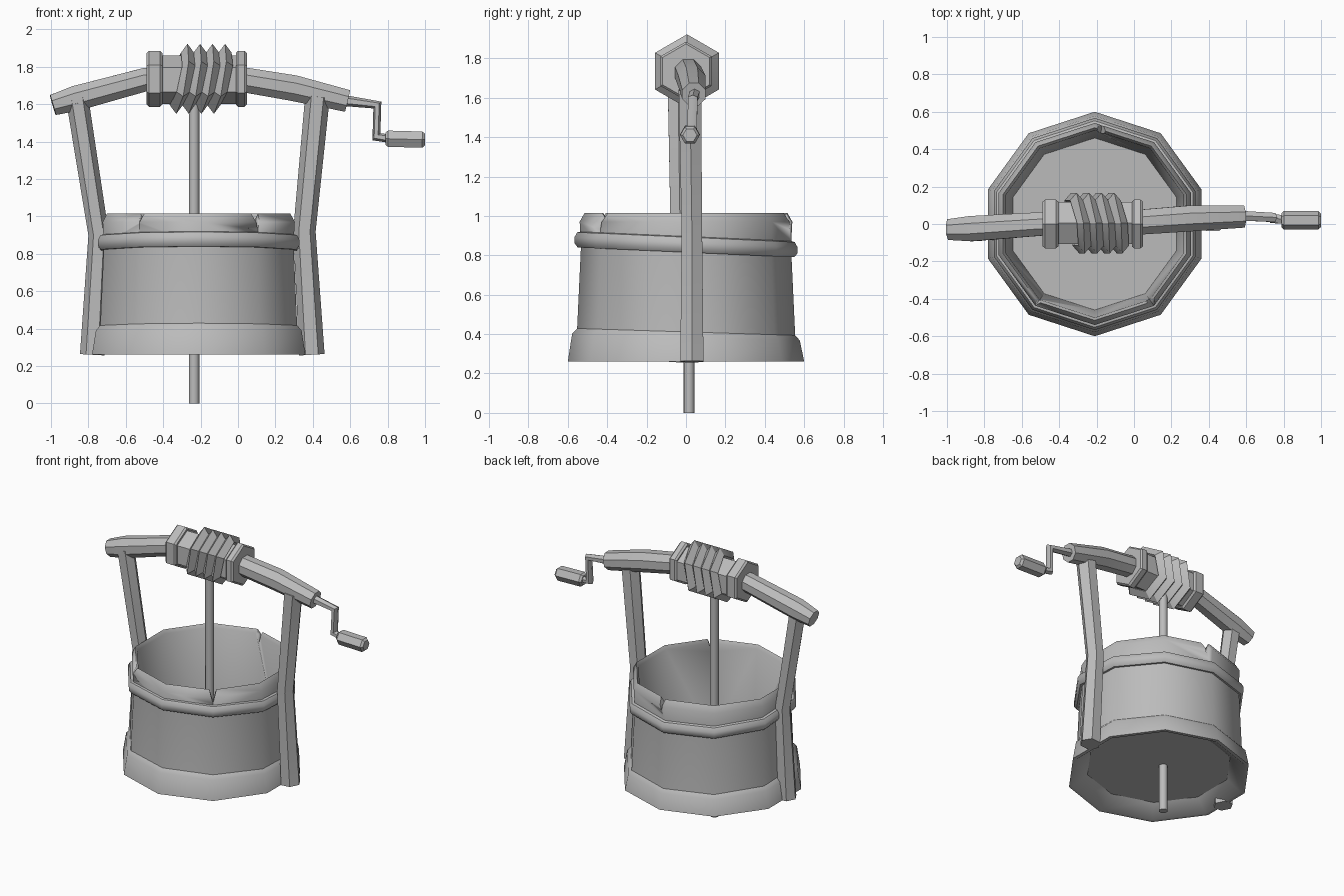
import bpy, bmesh
from math import sin, cos, pi, radians
from mathutils import Vector, Matrix

cube = bpy.data.objects.get("Cube")
if cube:
    bpy.data.objects.remove(cube)

grey = bpy.data.materials.new("plain_grey")
grey.use_nodes = True
grey.diffuse_color = (0.5, 0.5, 0.5, 1)
grey.node_tree.nodes["Principled BSDF"].inputs["Base Color"].default_value = (0.5, 0.5, 0.5, 1)

WELL = Vector((-0.21, 0, 0))
Y = Vector((0, 1, 0))


def finish(bm, name, angle=40):
    bmesh.ops.recalc_face_normals(bm, faces=bm.faces)
    mesh = bpy.data.meshes.new(name)
    bm.to_mesh(mesh)
    bm.free()
    mesh.materials.append(grey)
    obj = bpy.data.objects.new(name, mesh)
    bpy.context.collection.objects.link(obj)
    bpy.ops.object.select_all(action="DESELECT")
    obj.select_set(True)
    bpy.context.view_layer.objects.active = obj
    bpy.ops.object.shade_smooth_by_angle(angle=radians(angle))
    return obj


def sweep(name, path, sides=6, phase=30, angle=30):
    """Tube through (x, y, z, radius) points, capped at both ends."""
    bm = bmesh.new()
    pts = [Vector(p[:3]) for p in path]
    rings = []
    for i, p in enumerate(path):
        tangent = Vector()
        if i > 0:
            tangent += (pts[i] - pts[i - 1]).normalized()
        if i < len(pts) - 1:
            tangent += (pts[i + 1] - pts[i]).normalized()
        up = tangent.cross(Y).normalized()
        side = up.cross(tangent).normalized()
        ring = []
        for k in range(sides):
            a = 2 * pi * k / sides + radians(phase)
            ring.append(bm.verts.new(pts[i] + p[3] * (cos(a) * side + sin(a) * up)))
        rings.append(ring)
    for a, b in zip(rings, rings[1:]):
        for k in range(sides):
            j = (k + 1) % sides
            bm.faces.new((a[k], a[j], b[j], b[k]))
    bm.faces.new(rings[0])
    bm.faces.new(rings[-1])
    return finish(bm, name, angle)


def lathe(name, profile, sides=10, centre=WELL, tilt=0, fixed_below=0):
    """Closed (radius, z) profile spun round the well, first vertex towards the back."""
    bm = bmesh.new()
    verts = [bm.verts.new((0, r, z)) for r, z in profile]
    edges = [bm.edges.new((verts[i - 1], verts[i])) for i in range(len(verts))]
    bmesh.ops.spin(bm, geom=verts + edges, cent=(0, 0, 0), axis=(0, 0, 1),
                   angle=2 * pi, steps=sides)
    bmesh.ops.remove_doubles(bm, verts=bm.verts, dist=0.0005)
    for v in bm.verts:
        if v.co.z > fixed_below:
            v.co.z += tilt * v.co.y
    bmesh.ops.translate(bm, verts=bm.verts, vec=centre)
    return finish(bm, name)


# Barrel with an inner floor
barrel = lathe("barrel_wall", [(0, 0.35), (0.46, 0.35), (0.5, 0.99), (0.515, 1.015),
                               (0.54, 0.97), (0.533, 0.85), (0.555, 0.38), (0.5, 0.335),
                               (0, 0.335)])

# Cracks in the rim, cut with wedges
for azimuth, depth, width in ((86, 0.08, 0.025), (-54, 0.08, 0.025), (234, 0.05, 0.014)):
    bm = bmesh.new()
    ends = [[bm.verts.new((r, y, z)) for y, z in
             ((0, 1.01 - depth), (width * 1.3, 1.05), (-width * 1.3, 1.05))] for r in (0.4, 0.65)]
    bm.faces.new(ends[0])
    bm.faces.new(ends[1])
    for k in range(3):
        j = (k + 1) % 3
        bm.faces.new((ends[0][k], ends[0][j], ends[1][j], ends[1][k]))
    bm.transform(Matrix.Translation(WELL) @ Matrix.Rotation(radians(azimuth), 4, "Z"))
    wedge = finish(bm, "crack_cutter")
    wedge.hide_render = True
    bpy.context.view_layer.objects.active = barrel
    cut = barrel.modifiers.new("crack", "BOOLEAN")
    cut.operation = "DIFFERENCE"
    cut.object = wedge
    bpy.ops.object.modifier_apply(modifier="crack")
    bpy.data.objects.remove(wedge)

# Base skirt and the tilted hoop
lathe("base_skirt", [(0.47, 0.34), (0.575, 0.26), (0.6, 0.26), (0.578, 0.385),
                     (0.55, 0.415), (0.52, 0.4)], tilt=-0.03, fixed_below=0.35)
lathe("hoop", [(0.52, 0.815), (0.55, 0.815), (0.565, 0.835), (0.567, 0.865),
               (0.552, 0.892), (0.52, 0.9)], tilt=-0.045)

# Bent posts
sweep("right_post", [(-0.78, -0.03, 0.26, 0.065), (-0.745, -0.03, 0.9, 0.055),
                     (-0.86, -0.04, 1.63, 0.06)])
sweep("left_post", [(0.395, 0.03, 0.26, 0.068), (0.355, 0.03, 0.92, 0.06),
                    (0.425, 0.02, 1.64, 0.066)])

# Crossbeam
sweep("crossbeam", [(-0.99, -0.03, 1.595, 0.06), (-0.87, -0.025, 1.63, 0.073),
                    (-0.5, 0, 1.73, 0.068), (0.03, 0.01, 1.73, 0.072),
                    (0.3, 0.03, 1.685, 0.075), (0.585, 0.04, 1.617, 0.064)], sides=8, phase=22.5)

# Winding drum and collars
sweep("drum", [(-0.46, 0.005, 1.73, 0.13), (0.02, 0.005, 1.73, 0.13)])
for name, x0, x1 in (("right_collar", -0.488, -0.405), ("left_collar", -0.012, 0.047)):
    xm = 0.012
    sweep(name, [(x0, 0, 1.735, 0.138), (x0 + xm, 0, 1.735, 0.15),
                 (x1 - xm, 0, 1.735, 0.15), (x1, 0, 1.735, 0.138)])

# Slanted rope coils with sharp ridges
for n in range(4):
    bm = bmesh.new()
    rings = []
    for k in range(6):
        a = pi / 3 * k + pi / 6
        lean = 0.03 * sin(a) - 0.025 * cos(a)
        x = -0.3 + 0.067 * n + lean
        rings.append([bm.verts.new((x + dx, 0.005 + r * cos(a), 1.735 + r * sin(a)))
                      for dx, r in ((-0.035, 0.14), (0, 0.187), (0.035, 0.14), (0, 0.11))])
    for k in range(6):
        a, b = rings[k], rings[(k + 1) % 6]
        for i in range(4):
            j = (i + 1) % 4
            bm.faces.new((a[i], a[j], b[j], b[i]))
    finish(bm, f"rope_coil_{n + 1}", 30)

# Hanging rope
sweep("hanging_rope", [(-0.235, 0.015, 0, 0.029), (-0.235, 0.015, 1.65, 0.029)], sides=8, angle=50)

# Crank and handle
sweep("crank", [(0.56, 0.045, 1.62, 0.03), (0.745, 0.035, 1.595, 0.028),
                (0.74, 0.03, 1.425, 0.028), (0.82, 0.02, 1.415, 0.024)], angle=50)
sweep("crank_handle", [(0.788, 0.02, 1.415, 0.038), (0.802, 0.02, 1.415, 0.05),
                       (0.985, 0.02, 1.41, 0.05), (1.0, 0.02, 1.41, 0.036)], phase=0)
